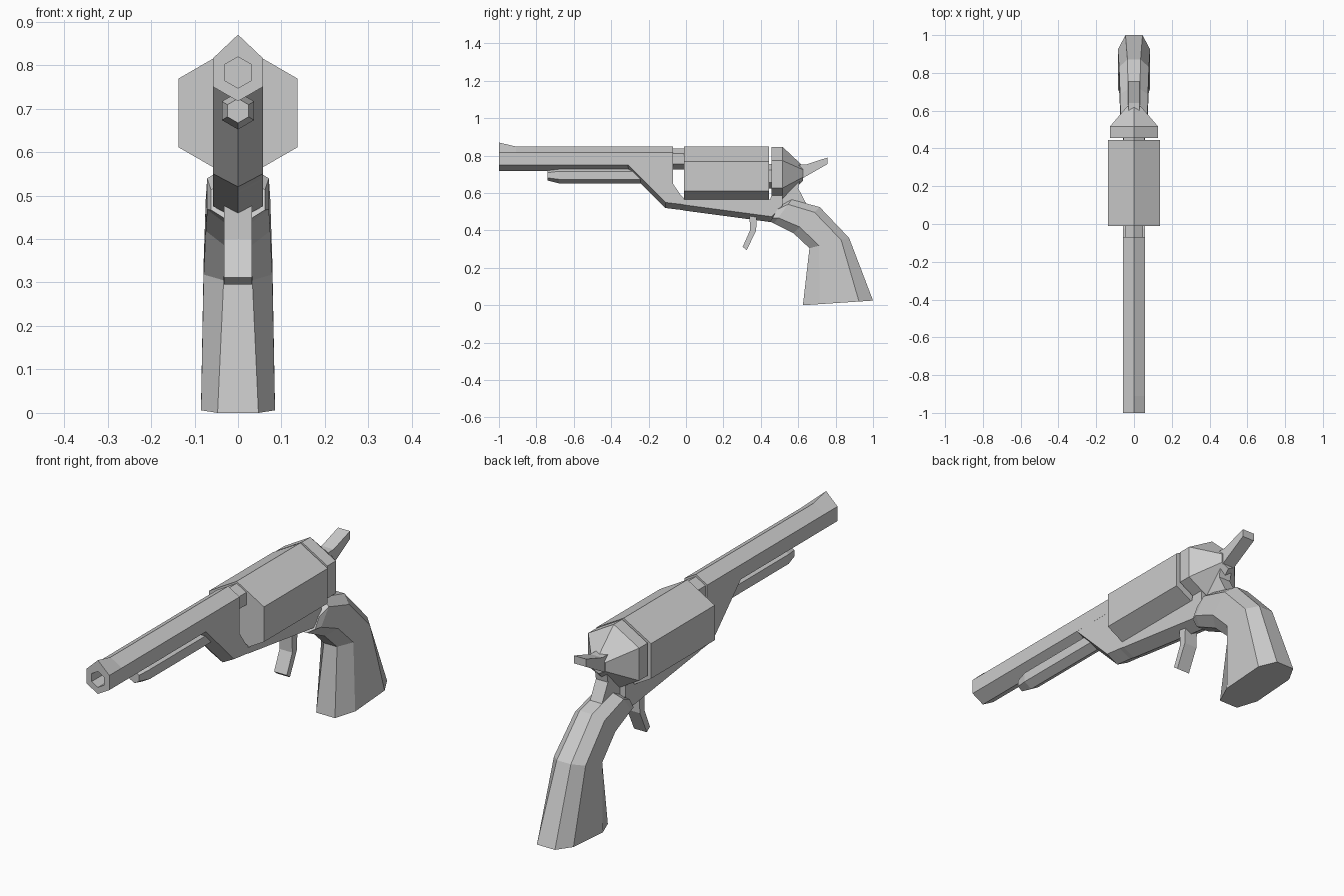
import bpy
import bmesh
from math import cos, sin, radians

cube = bpy.data.objects.get("Cube")
if cube:
    bpy.data.objects.remove(cube)

steel = bpy.data.materials.new("plain grey")
steel.use_nodes = True
steel.diffuse_color = (0.6, 0.6, 0.6, 1)
steel.node_tree.nodes["Principled BSDF"].inputs["Base Color"].default_value = (0.6, 0.6, 0.6, 1)


def loft(name, rings):
    """Bridge equal-length rings of points and cap both ends."""
    bm = bmesh.new()
    loops = [[bm.verts.new(p) for p in ring] for ring in rings]
    for a, b in zip(loops, loops[1:]):
        for i in range(len(a)):
            j = (i + 1) % len(a)
            bm.faces.new((a[i], a[j], b[j], b[i]))
    bm.faces.new(loops[0][::-1])
    bm.faces.new(loops[-1])
    bmesh.ops.recalc_face_normals(bm, faces=bm.faces)
    mesh = bpy.data.meshes.new(name)
    bm.to_mesh(mesh)
    bm.free()
    mesh.materials.append(steel)
    obj = bpy.data.objects.new(name, mesh)
    bpy.context.collection.objects.link(obj)
    return obj


def hexagon(y, z, r):
    """Six-sided ring with a corner at the top."""
    return [(r * sin(radians(60 * i)), y, z + r * cos(radians(60 * i))) for i in range(6)]


def plate(name, half_width, profile):
    """Side profile of (y, z) points extruded across x."""
    return loft(name, [[(x, y, z) for y, z in profile] for x in (-half_width, half_width)])


# Barrel with a blind bore and the front sight pulled up from its top edge
AXIS = 0.783
muzzle = hexagon(-1, AXIS, 0.066)
muzzle[0] = (0, -1, 0.87)
loft("barrel", [hexagon(-0.6, AXIS, 0.036), hexagon(-1, AXIS, 0.036), muzzle,
                hexagon(-0.91, AXIS, 0.066), hexagon(-0.07, AXIS, 0.066)])
loft("barrel_throat", [hexagon(-0.08, AXIS, 0.056), hexagon(0, AXIS, 0.056)])

# Loading rod under the barrel
loft("loading_rod", [hexagon(-0.74, 0.695, 0.028), hexagon(-0.68, 0.695, 0.043),
                     hexagon(-0.2, 0.695, 0.043)])

# Drum, its rear spindle and the recoil shield behind it
loft("drum", [hexagon(-0.01, 0.69, 0.158), hexagon(0.445, 0.69, 0.158)])
loft("drum_spindle", [hexagon(0.44, 0.69, 0.065), hexagon(0.46, 0.69, 0.065)])
loft("recoil_shield", [hexagon(0.456, 0.7, 0.147), hexagon(0.516, 0.7, 0.147),
                       hexagon(0.625, 0.705, 0.04)])

# Frame with a keeled underside: y, top, lower side edge, keel
W = 0.057
stations = [(-0.31, 0.78, 0.75, 0.72), (-0.11, 0.78, 0.55, 0.52),
            (-0.07, 0.78, 0.545, 0.515), (-0.07, 0.65, 0.545, 0.515),
            (-0.025, 0.585, 0.54, 0.51), (0, 0.565, 0.535, 0.505),
            (0.45, 0.565, 0.475, 0.445), (0.46, 0.6, 0.475, 0.447),
            (0.515, 0.6, 0.535, 0.51)]
loft("frame", [[(-W, y, top), (-W, y, side), (0, y, keel), (W, y, side), (W, y, top)]
               for y, top, side, keel in stations])

# Hammer, neck and trigger
plate("hammer", 0.03, [(0.56, 0.75), (0.64, 0.752), (0.757, 0.79), (0.757, 0.755),
                       (0.625, 0.68), (0.56, 0.66)])
plate("neck", 0.03, [(0.5, 0.67), (0.61, 0.68), (0.6, 0.625), (0.655, 0.52),
                     (0.55, 0.46), (0.47, 0.48), (0.5, 0.55)])
plate("trigger", 0.032, [(0.34, 0.48), (0.378, 0.475), (0.375, 0.4), (0.325, 0.295),
                         (0.303, 0.312), (0.342, 0.4)])

# Grip: front point, back point, half widths of front, side and back
sections = [((0.45, 0.447), (0.5, 0.53), 0.03, 0.062, 0.03),
            ((0.47, 0.437), (0.565, 0.565), 0.03, 0.071, 0.03),
            ((0.575, 0.385), (0.715, 0.525), 0.031, 0.074, 0.031),
            ((0.66, 0.305), (0.872, 0.36), 0.033, 0.079, 0.035),
            ((0.625, 0), (1, 0.025), 0.047, 0.085, 0.045)]
rings = []
for (fy, fz), (by, bz), front, side, back in sections:
    half = [(w, fy + (by - fy) * t, fz + (bz - fz) * t)
            for w, t in ((front, 0), (side, 0.24), (side, 0.8), (back, 1))]
    rings.append(half + [(-x, y, z) for x, y, z in reversed(half)])
loft("grip", rings)
